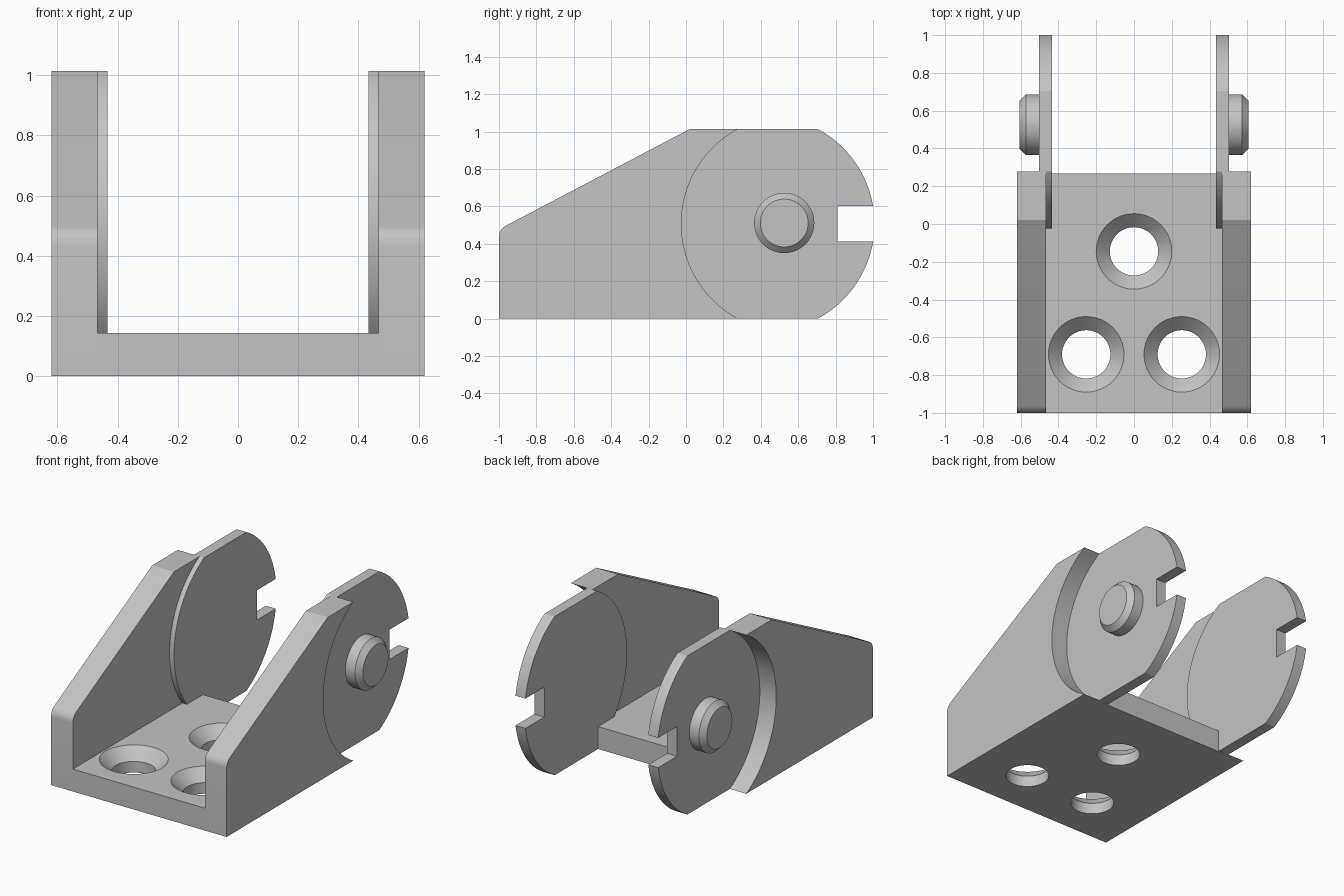
import bpy, bmesh
from math import sin, cos, pi, sqrt, asin, radians
from mathutils import Matrix, Vector

cube = bpy.data.objects.get("Cube")
if cube:
    bpy.data.objects.remove(cube, do_unlink=True)

steel = bpy.data.materials.new("plain_grey")
steel.use_nodes = True
GREY = (0.55, 0.55, 0.55, 1.0)
steel.diffuse_color = GREY
steel.node_tree.nodes["Principled BSDF"].inputs["Base Color"].default_value = GREY

# Main dimensions
HEIGHT = 1.013
MID = HEIGHT / 2
FLOOR_TOP = 0.143
INNER, OUTER = 0.466, 0.62          # side wall thickness range
RADIUS = 0.575                      # end plate arcs
REAR_C, FRONT_C = 0.433, 0.55       # centres of the two arcs
HALF_SLOT = 0.095


def finish(bm, name):
    bmesh.ops.recalc_face_normals(bm, faces=bm.faces[:])
    mesh = bpy.data.meshes.new(name)
    bm.to_mesh(mesh)
    bm.free()
    mesh.materials.append(steel)
    obj = bpy.data.objects.new(name, mesh)
    bpy.context.collection.objects.link(obj)
    return obj


def activate(obj):
    bpy.ops.object.select_all(action='DESELECT')
    obj.select_set(True)
    bpy.context.view_layer.objects.active = obj


def smooth(obj):
    activate(obj)
    bpy.ops.object.shade_smooth_by_angle(angle=radians(25))


def prism(name, outline, x0, x1):
    """Extrude a (y, z) outline along x."""
    bm = bmesh.new()
    face = bm.faces.new([bm.verts.new((x0, y, z)) for y, z in outline])
    out = bmesh.ops.extrude_face_region(bm, geom=[face])
    moved = [v for v in out["geom"] if isinstance(v, bmesh.types.BMVert)]
    bmesh.ops.translate(bm, verts=moved, vec=(x1 - x0, 0, 0))
    return finish(bm, name)


def lathe(name, profile, matrix, steps=48):
    """Spin a (radius, height) profile about local z and cap both ends."""
    bm = bmesh.new()
    rings = [[bm.verts.new((r * cos(2 * pi * i / steps), r * sin(2 * pi * i / steps), h))
              for i in range(steps)] for r, h in profile]
    for a, b in zip(rings, rings[1:]):
        for i in range(steps):
            j = (i + 1) % steps
            bm.faces.new((a[i], a[j], b[j], b[i]))
    bm.faces.new(rings[0])
    bm.faces.new(rings[-1])
    bm.transform(matrix)
    return finish(bm, name)


def arc(centre, a0, a1, steps=24):
    angles = [a0 + (a1 - a0) * i / steps for i in range(steps + 1)]
    return [(centre + RADIUS * cos(a), MID + RADIUS * sin(a)) for a in angles]


# Base plate with countersunk holes
base = prism("base_plate", [(-1, 0), (0.267, 0), (0.267, FLOOR_TOP), (-1, FLOOR_TOP)],
             -INNER, INNER)
for x, y in [(0, -0.145), (-0.253, -0.69), (0.253, -0.69)]:
    cutter = lathe("hole_cutter", [(0.128, -0.05), (0.128, 0.071), (0.21, 0.153)],
                   Matrix.Translation((x, y, 0)))
    cutter.hide_render = True
    cut = base.modifiers.new("hole", 'BOOLEAN')
    cut.operation = 'DIFFERENCE'
    cut.solver = 'EXACT'
    cut.object = cutter
    activate(base)
    bpy.ops.object.modifier_apply(modifier=cut.name)
    bpy.data.objects.remove(cutter, do_unlink=True)
smooth(base)

# Side wall outline: rounded front corner, sloped top, concave rear arc
flat = asin(MID / RADIUS)
p0, p1, p2 = Vector((-1, 0.435)), Vector((-1, 0.477)), Vector((-0.963, 0.4965))
corner = [tuple(p0 * (1 - t) ** 2 + p1 * 2 * t * (1 - t) + p2 * t * t)
          for t in [i / 6 for i in range(7)]]
wall = ([(-1, 0)] + corner + [(0.02, HEIGHT)]
        + arc(FRONT_C, pi - flat, pi + flat, 40))

# End plate outline: two arcs, flat top and bottom, rear slot
slot = asin(HALF_SLOT / RADIUS)
plate = (arc(FRONT_C, pi - flat, pi + flat, 40)
         + arc(REAR_C, -flat, -slot)
         + [(0.81, MID - HALF_SLOT), (0.81, MID + HALF_SLOT)]
         + arc(REAR_C, slot, flat))

# Both sides
for side, s in (("left", 1), ("right", -1)):
    smooth(prism(side + "_wall", wall, s * INNER, s * OUTER))
    smooth(prism(side + "_end_plate", plate, s * 0.434, s * 0.504))
    turn = Matrix.Translation((0, 0.525, 0.511)) @ Matrix.Rotation(s * pi / 2, 4, 'Y')
    smooth(lathe(side + "_pin", [(0.161, 0.49), (0.161, 0.572), (0.128, 0.605)], turn))
